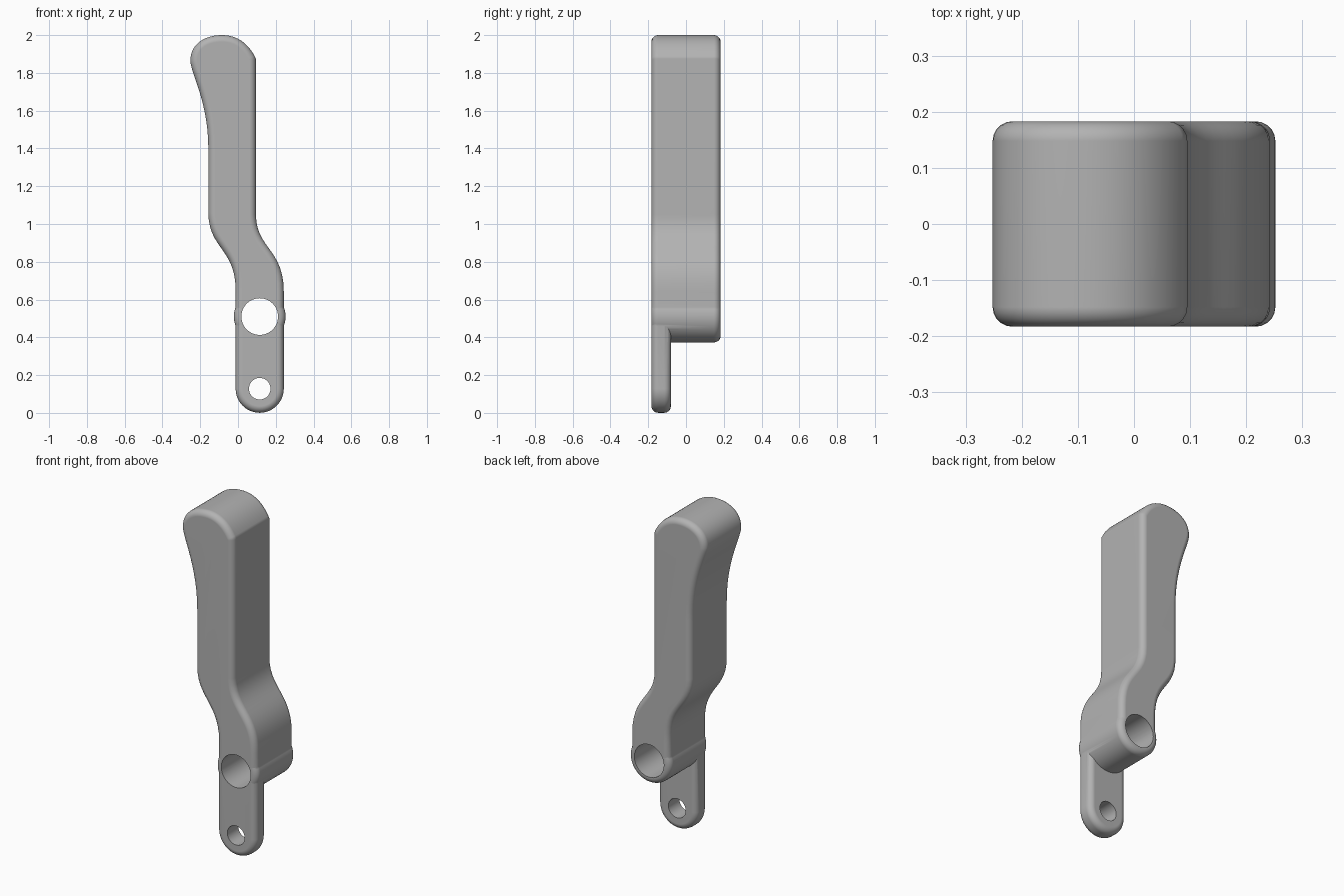
import bpy, bmesh
from math import sin, cos, pi, radians
from mathutils import Vector
from mathutils.geometry import interpolate_bezier

cube = bpy.data.objects.get("Cube")
if cube:
    bpy.data.objects.remove(cube)

FRONT, BACK, TAB_BACK = -0.183, 0.183, -0.08
PIVOT = (0.115, 0.51)
PIN = (0.115, 0.128)
HALF = 0.1275

grey = bpy.data.materials.new("satin_grey")
grey.use_nodes = True
colour = (0.45, 0.45, 0.45, 1)
grey.diffuse_color = colour
grey.node_tree.nodes["Principled BSDF"].inputs["Base Color"].default_value = colour


def arc(centre, radius, start, end, steps=24):
    """Points on an arc in the x-z plane, angles in degrees."""
    angles = [radians(start + (end - start) * i / steps) for i in range(steps + 1)]
    return [(centre[0] + radius * cos(a), centre[1] + radius * sin(a)) for a in angles]


def bezier(a, b, c, d, steps=14):
    pts = interpolate_bezier(*[Vector((p[0], p[1], 0)) for p in (a, b, c, d)], steps)
    return [(p.x, p.y) for p in pts]


def plate(name, outline, y0, y1, rounding=0.0):
    """Extrude an x-z outline along y and round its two rims."""
    points = []
    for p in outline:
        if not points or (Vector(p) - Vector(points[-1])).length > 1e-4:
            points.append(p)
    if (Vector(points[0]) - Vector(points[-1])).length < 1e-4:
        points.pop()
    bm = bmesh.new()
    face = bm.faces.new([bm.verts.new((x, y0, z)) for x, z in points])
    grown = bmesh.ops.extrude_face_region(bm, geom=[face])["geom"]
    for v in grown:
        if isinstance(v, bmesh.types.BMVert):
            v.co.y = y1
    bmesh.ops.recalc_face_normals(bm, faces=bm.faces)
    if rounding:
        rims = [e for e in bm.edges if abs(e.verts[0].co.y - e.verts[1].co.y) < 1e-5]
        bmesh.ops.bevel(bm, geom=rims, offset=rounding, segments=5,
                        profile=0.5, affect='EDGES')
    mesh = bpy.data.meshes.new(name)
    bm.to_mesh(mesh)
    bm.free()
    mesh.materials.append(grey)
    obj = bpy.data.objects.new(name, mesh)
    bpy.context.collection.objects.link(obj)
    return obj


def combine(target, other, operation):
    mod = target.modifiers.new(operation.lower(), 'BOOLEAN')
    mod.operation, mod.solver, mod.object = operation, 'EXACT', other
    bpy.context.view_layer.objects.active = target
    bpy.ops.object.modifier_apply(modifier=mod.name)
    bpy.data.objects.remove(other)


# Arm: flared grip, straight shank and S-bend down to the pivot
left, right = PIVOT[0] - HALF, PIVOT[0] + HALF
outline = bezier((right, 0.64), (right, 0.87), (0.095, 0.87), (0.095, 1.05))
outline += bezier((0.095, 1.875), (0.06, 1.95), (0.0, 2.0), (-0.085, 2.0))
outline += bezier((-0.085, 2.0), (-0.18, 2.0), (-0.252, 1.95), (-0.252, 1.865))
outline += bezier((-0.252, 1.865), (-0.252, 1.8), (-0.157, 1.65), (-0.157, 1.4))
outline += bezier((-0.157, 1.06), (-0.157, 0.87), (left, 0.87), (left, 0.65))
outline += arc(PIVOT, HALF, 180, 360)
lever = plate("lever_arm", outline, FRONT, BACK, 0.035)

# Pivot boss, slightly wider than the arm
boss = plate("pivot_boss", arc(PIVOT, 0.137, 0, 360, 64), FRONT, BACK, 0.035)

# Thin front tab below the pivot
tab = plate("lower_tab", arc(PIN, HALF, 180, 360) + arc(PIVOT, HALF, 0, 180),
            FRONT, TAB_BACK, 0.035)

combine(lever, boss, 'UNION')
combine(lever, tab, 'UNION')

# Pivot bore and pin hole
for name, centre, radius in (("pivot_bore", PIVOT, 0.097), ("pin_hole", PIN, 0.057)):
    cutter = plate(name, arc(centre, radius, 0, 360, 64), -0.4, 0.4)
    cutter.hide_render = True
    combine(lever, cutter, 'DIFFERENCE')

# Smooth rims with crisp hole edges
bpy.ops.object.select_all(action='DESELECT')
lever.select_set(True)
bpy.context.view_layer.objects.active = lever
bpy.ops.object.shade_smooth_by_angle(angle=radians(30))
normals = lever.modifiers.new("flat_sides", 'WEIGHTED_NORMAL')
normals.keep_sharp = True
